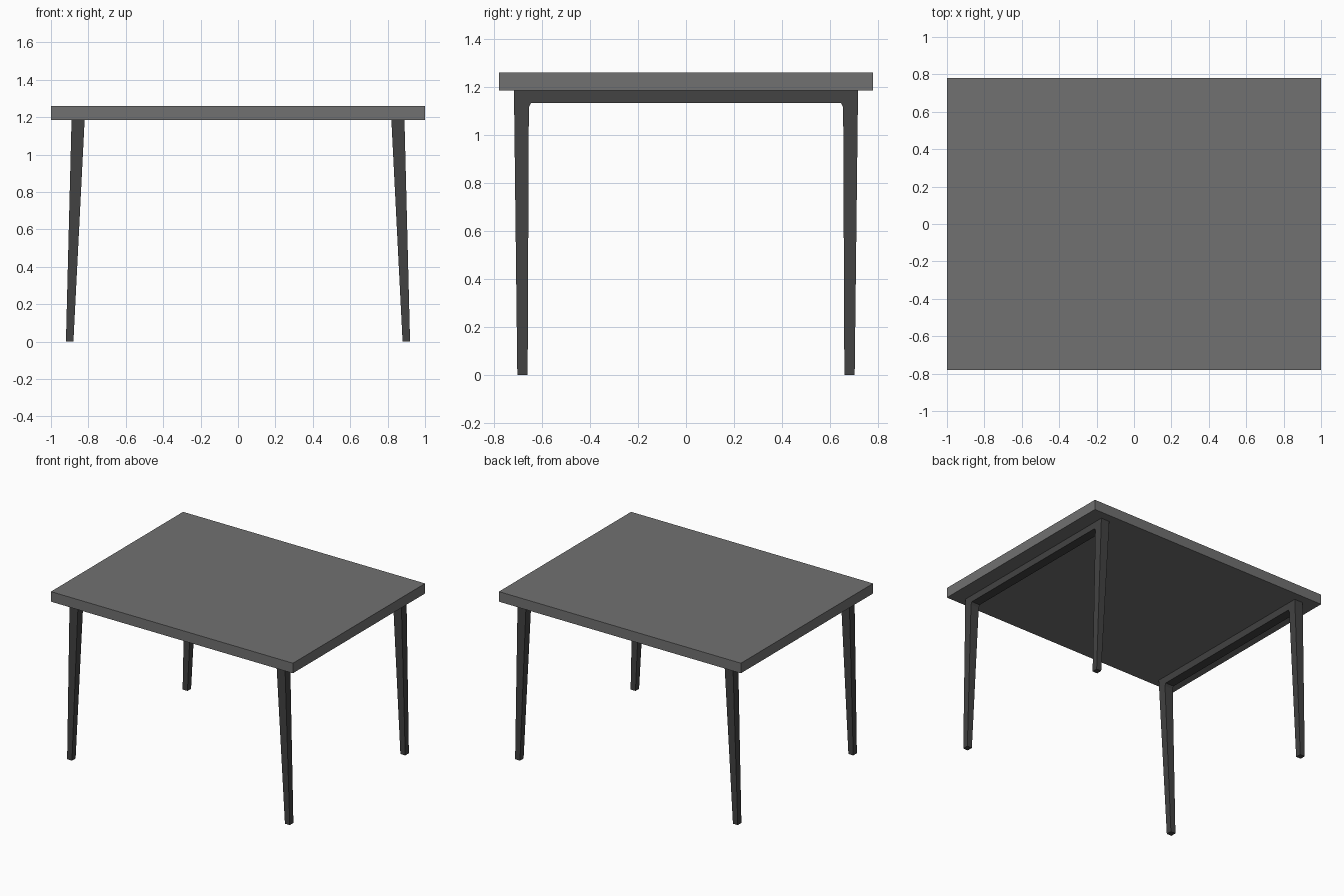
import bpy, bmesh

if "Cube" in bpy.data.objects:
    bpy.data.objects.remove(bpy.data.objects["Cube"])


def material(name, value):
    m = bpy.data.materials.new(name)
    m.diffuse_color = (value, value, value, 1)
    m.use_nodes = True
    m.node_tree.nodes["Principled BSDF"].inputs["Base Color"].default_value = m.diffuse_color
    return m


top_grey = material("mid grey", 0.165)
leg_grey = material("dark grey", 0.055)

TOP_Z, UNDER_Z = 1.26, 1.185


def make_object(name, bm, mat):
    bmesh.ops.recalc_face_normals(bm, faces=bm.faces)
    me = bpy.data.meshes.new(name)
    bm.to_mesh(me)
    bm.free()
    me.materials.append(mat)
    ob = bpy.data.objects.new(name, me)
    bpy.context.collection.objects.link(ob)
    return ob


# Table top slab
bm = bmesh.new()
bmesh.ops.create_cube(bm, size=1)
bmesh.ops.scale(bm, vec=(2, 1.56, TOP_Z - UNDER_Z), verts=bm.verts)
bmesh.ops.translate(bm, vec=(0, 0, (TOP_Z + UNDER_Z) / 2), verts=bm.verts)
make_object("table_top", bm, top_grey)

# Half outline of an arch (two tapered legs joined by a rail), as (y, z)
half = [(0.717, UNDER_Z), (0.703, 0), (0.66, 0), (0.655, 1.115), (0.646, 1.134)]
outline = half + [(-y, z) for y, z in reversed(half)]


# Leg frames: the arch leans outward and narrows towards the floor
def leg_frame(name, side):
    bm = bmesh.new()
    rings = []
    for x_floor, x_top in ((0.92, 0.89), (0.88, 0.82)):
        rings.append([bm.verts.new((side * (x_floor + (x_top - x_floor) * z / UNDER_Z), y, z))
                      for y, z in outline])
    outer, inner = rings
    n = len(outline)
    for i in range(n):
        j = (i + 1) % n
        bm.faces.new((outer[i], outer[j], inner[j], inner[i]))
    # side faces: two legs and the rail between them
    for r in rings:
        bm.faces.new(r[0:5])
        bm.faces.new(r[5:10])
        bm.faces.new((r[0], r[4], r[5], r[9]))
    make_object(name, bm, leg_grey)


leg_frame("right_leg_frame", 1)
leg_frame("left_leg_frame", -1)
